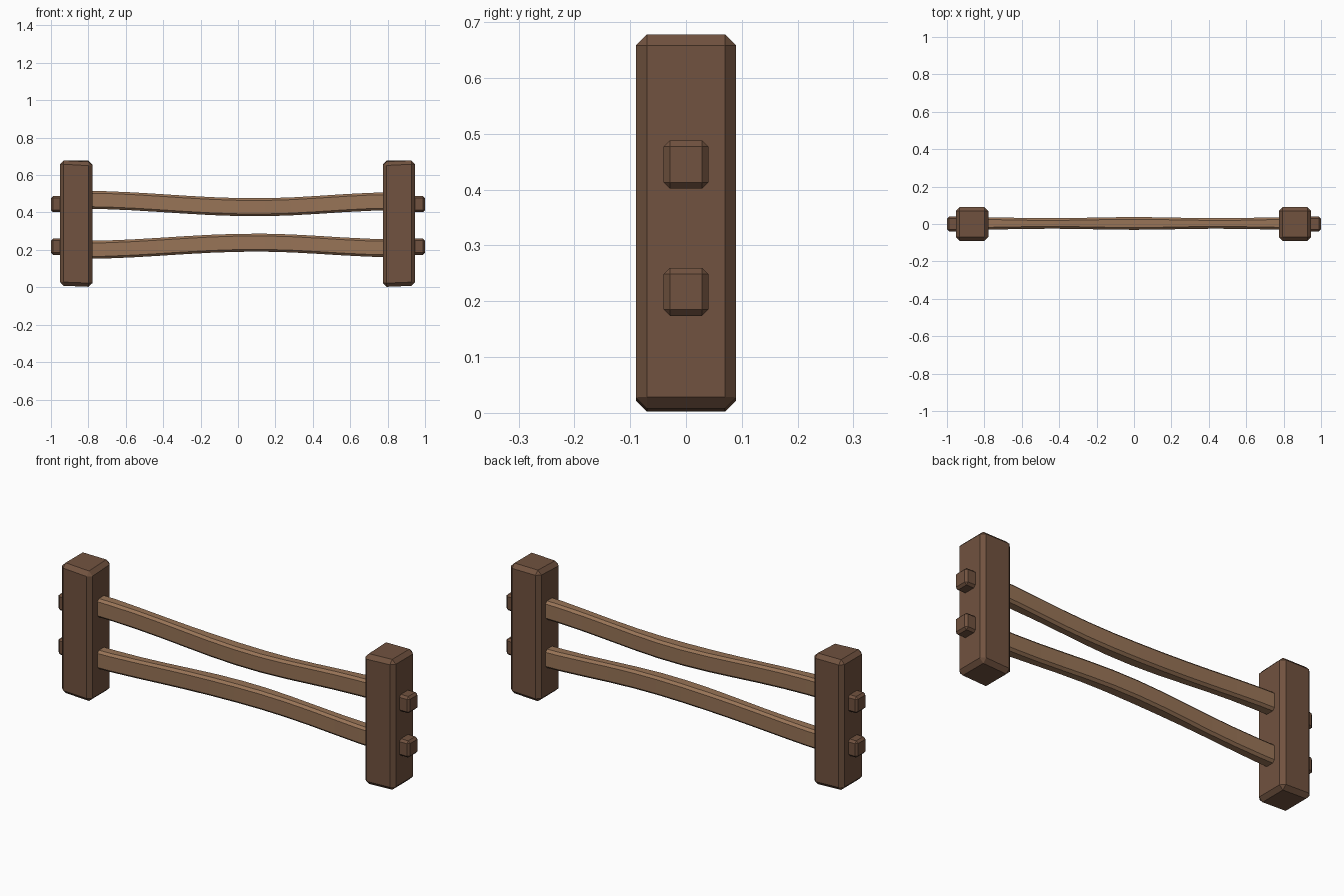
import bpy, bmesh, math
from mathutils import Vector

if "Cube" in bpy.data.objects:
    bpy.data.objects.remove(bpy.data.objects["Cube"])

def material(name, rgb):
    m = bpy.data.materials.new(name)
    m.diffuse_color = (*rgb, 1)
    m.use_nodes = True
    m.node_tree.nodes["Principled BSDF"].inputs["Base Color"].default_value = m.diffuse_color
    return m

dark = material("dark wood", (0.165, 0.085, 0.050))
light = material("light wood", (0.315, 0.175, 0.095))

def finish(bm, name, mat):
    bmesh.ops.recalc_face_normals(bm, faces=bm.faces)
    me = bpy.data.meshes.new(name)
    bm.to_mesh(me)
    bm.free()
    me.materials.append(mat)
    ob = bpy.data.objects.new(name, me)
    bpy.context.collection.objects.link(ob)
    return ob

def chamfered_box(name, lo, hi, width, mat, adjust=None):
    bm = bmesh.new()
    bmesh.ops.create_cube(bm, size=1)
    for v in bm.verts:
        v.co = Vector([lo[i] if v.co[i] < 0 else hi[i] for i in range(3)])
    bmesh.ops.bevel(bm, geom=bm.edges[:], offset=width, segments=1,
                    affect='EDGES', profile=0.5)
    if adjust:
        for v in bm.verts:
            adjust(v.co)
    return finish(bm, name, mat)

# Hand-cut posts: the ends slope a little and differ from side to side
def left_cut(co):
    if co.z > 0.6:
        co.z -= 0.10 * max(0, co.x + 0.88) * (0.5 - co.y * 5)
    elif co.z < 0.1:
        co.z += 0.04 * (-co.x - 0.78)

def right_cut(co):
    if co.z > 0.6:
        co.z -= 0.08 * max(0, 0.88 - co.x) * (0.5 - co.y * 5)
    elif co.z < 0.1:
        co.z += 0.04 * (co.x - 0.78)

chamfered_box("left_post", (-0.952, -0.09, 0.002), (-0.779, 0.09, 0.678), 0.02, dark, left_cut)
chamfered_box("right_post", (0.774, -0.09, 0.002), (0.947, 0.09, 0.678), 0.02, dark, right_cut)

# Pegs sticking out of the posts
for side, sx in (("left", -1), ("right", 1)):
    for level, z in (("lower", 0.217), ("upper", 0.445)):
        a, b = sorted((sx * 0.92, sx * 1.0))
        chamfered_box(f"{side}_{level}_peg", (a, -0.04, z - 0.043), (b, 0.04, z + 0.043), 0.011, dark)

# Rails: chamfered section swept along a gentle wave
def rail(name, z_left, z_mid, z_right):
    bm = bmesh.new()
    rings, n, hh, c = [], 12, 0.048, 0.012
    for i in range(n + 1):
        x = -0.85 + 1.7 * i / n
        t = (x - 0.1) / (0.95 if x < 0.1 else 0.75)
        k = 0.5 - 0.5 * math.cos(math.pi * min(1, abs(t)))
        z = z_mid + ((z_left if x < 0.1 else z_right) - z_mid) * k
        hy = 0.031 + 0.003 * math.cos(x * 7)
        sec = [(-hy, -hh + c), (-hy + c, -hh), (hy - c, -hh), (hy, -hh + c),
               (hy, hh - c), (hy - c, hh), (-hy + c, hh), (-hy, hh - c)]
        rings.append([bm.verts.new((x, y + 0.003, z + dz)) for y, dz in sec])
    for r, s in zip(rings, rings[1:]):
        for j in range(8):
            bm.faces.new((r[j], r[(j + 1) % 8], s[(j + 1) % 8], s[j]))
    bm.faces.new(rings[0])
    bm.faces.new(rings[-1])
    finish(bm, name, light)

rail("upper_rail", 0.468, 0.428, 0.460)
rail("lower_rail", 0.200, 0.239, 0.209)
